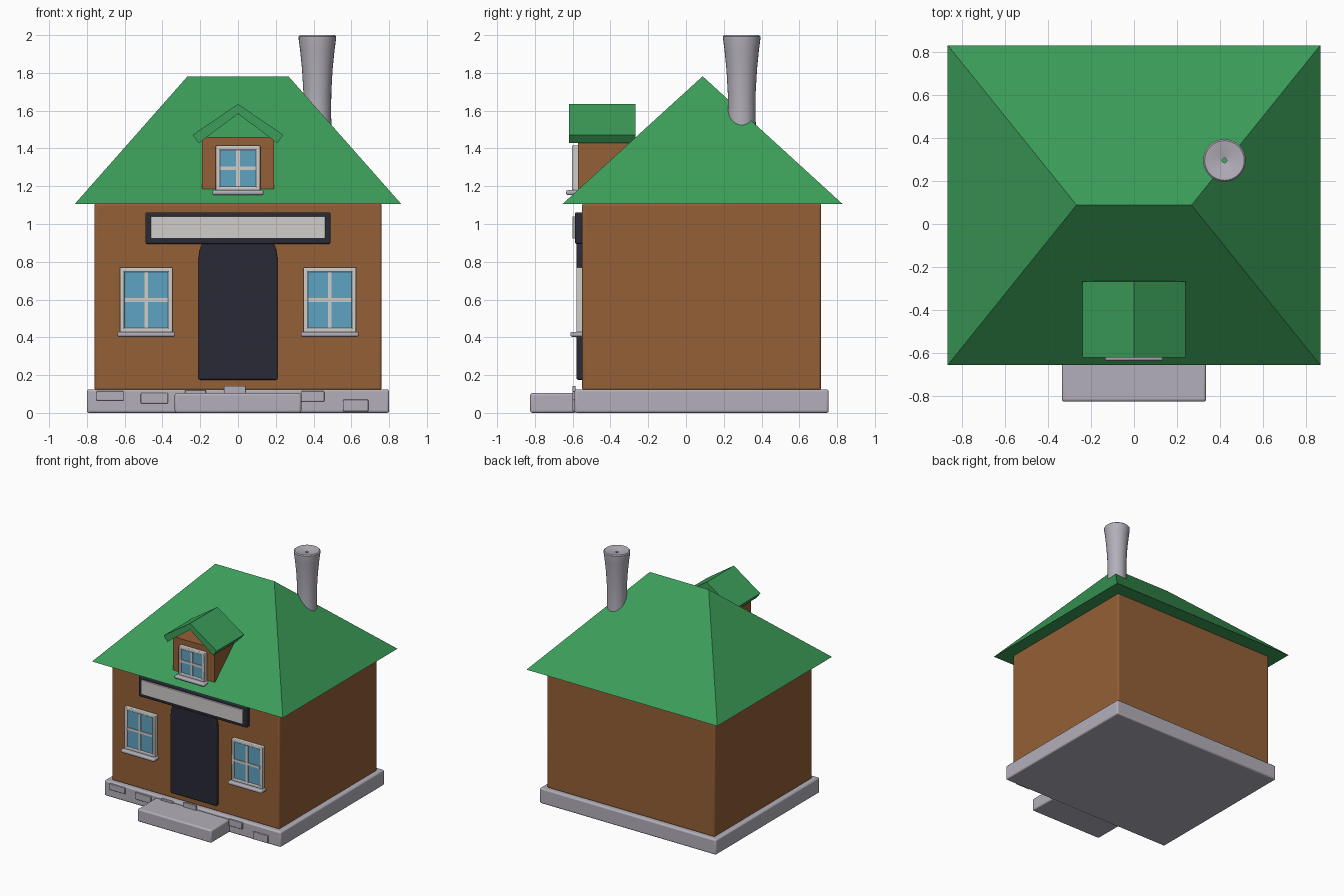
import bpy, bmesh, math

if "Cube" in bpy.data.objects:
    bpy.data.objects.remove(bpy.data.objects["Cube"])

def mat(name, r, g, b):
    m = bpy.data.materials.new(name)
    m.diffuse_color = (r, g, b, 1)
    m.use_nodes = True
    m.node_tree.nodes["Principled BSDF"].inputs["Base Color"].default_value = m.diffuse_color
    return m

GREEN = mat("roof green", 0.045, 0.34, 0.10)
BROWN = mat("wall brown", 0.30, 0.115, 0.038)
STONE = mat("stone grey", 0.45, 0.43, 0.49)
DARK = mat("dark slate", 0.022, 0.023, 0.036)
PALE = mat("pale trim", 0.62, 0.61, 0.59)
GLASS = mat("window blue", 0.115, 0.37, 0.54)

def finish(name, bm, material, bevel=0.0, smooth=True):
    bmesh.ops.recalc_face_normals(bm, faces=bm.faces)
    me = bpy.data.meshes.new(name)
    bm.to_mesh(me)
    bm.free()
    me.materials.append(material)
    ob = bpy.data.objects.new(name, me)
    bpy.context.collection.objects.link(ob)
    if bevel:
        mod = ob.modifiers.new("bevel", 'BEVEL')
        mod.width = bevel
        mod.segments = 3
    if smooth:
        bpy.ops.object.select_all(action='DESELECT')
        ob.select_set(True)
        bpy.context.view_layer.objects.active = ob
        bpy.ops.object.shade_smooth_by_angle(angle=math.radians(40))
    return ob

def box(name, x0, x1, y0, y1, z0, z1, material, bevel=0.0):
    bm = bmesh.new()
    bmesh.ops.create_cube(bm, size=1)
    for v in bm.verts:
        v.co = (x0 if v.co.x < 0 else x1, y0 if v.co.y < 0 else y1, z0 if v.co.z < 0 else z1)
    return finish(name, bm, material, bevel)

def prism(name, pts, y0, y1, material, bevel=0.0):
    # x-z outline extruded along y
    bm = bmesh.new()
    a = [bm.verts.new((x, y0, z)) for x, z in pts]
    b = [bm.verts.new((x, y1, z)) for x, z in pts]
    bm.faces.new(a)
    bm.faces.new(b[::-1])
    for i in range(len(pts)):
        j = (i + 1) % len(pts)
        bm.faces.new((a[i], b[i], b[j], a[j]))
    return finish(name, bm, material, bevel)

def window(name, cx, hw, z0, z1, yw, sill_hw):
    # frame bars around a pane, crossed by glazing bars, on a sill
    t, yf = 0.024, yw - 0.03
    for s in (-1, 1):
        xa, xb = sorted((cx + s * hw, cx + s * (hw - t)))
        box(name + "_frame_side", xa, xb, yf, yw + 0.01, z0, z1, PALE, 0.006)
    box(name + "_frame_top", cx - hw, cx + hw, yf, yw + 0.01, z1 - t, z1, PALE, 0.006)
    box(name + "_frame_bottom", cx - hw, cx + hw, yf, yw + 0.01, z0, z0 + t, PALE, 0.006)
    box(name + "_pane", cx - hw + t, cx + hw - t, yf + 0.006, yw + 0.01, z0 + t, z1 - t, GLASS)
    zm = (z0 + z1) / 2
    box(name + "_bar_upright", cx - 0.01, cx + 0.01, yf, yw, z0 + t, z1 - t, PALE)
    box(name + "_bar_cross", cx - hw + t, cx + hw - t, yf, yw, zm - 0.01, zm + 0.01, PALE)
    box(name + "_sill", cx - sill_hw, cx + sill_hw, yw - 0.062, yw + 0.01, z0 - 0.022, z0 + 0.004, STONE, 0.01)

# Foundation, step and walls
box("foundation", -0.80, 0.80, -0.59, 0.755, 0, 0.125, STONE, 0.012)
box("front_step", -0.335, 0.335, -0.825, -0.58, 0, 0.105, STONE, 0.012)
box("walls", -0.76, 0.76, -0.55, 0.715, 0.12, 1.11, BROWN, 0.012)

# Raised stones on the foundation front
for x0, x1, z0, z1 in ((-0.75, -0.605, 0.065, 0.115), (-0.515, -0.37, 0.05, 0.105),
                       (-0.28, -0.17, 0.07, 0.12), (-0.075, 0.04, 0.07, 0.143),
                       (0.335, 0.457, 0.06, 0.115), (0.555, 0.69, 0.008, 0.07)):
    box("foundation_stone", x0, x1, -0.602, -0.585, z0, z1, STONE, 0.005)

# Hipped main roof
bm = bmesh.new()
e = [bm.verts.new(p) for p in ((-0.865, -0.655, 1.105), (0.865, -0.655, 1.105),
                               (0.865, 0.83, 1.105), (-0.865, 0.83, 1.105))]
l, r = bm.verts.new((-0.267, 0.088, 1.782)), bm.verts.new((0.267, 0.088, 1.782))
for f in ((e[0], e[1], r, l), (e[1], e[2], r), (e[2], e[3], l, r), (e[3], e[0], l), e[::-1]):
    bm.faces.new(f)
finish("main_roof", bm, GREEN, smooth=False)

# Dormer with an open folded roof
box("dormer_body", -0.19, 0.19, -0.573, -0.20, 1.185, 1.46, BROWN)
prism("dormer_roof", [(0, 1.635), (0.24, 1.472), (0.208, 1.428), (0, 1.583),
                      (-0.208, 1.428), (-0.24, 1.472)], -0.62, -0.267, GREEN)
window("dormer_window", 0, 0.118, 1.175, 1.415, -0.573, 0.135)

# Ground floor windows
for s, side in ((-1, "left"), (1, "right")):
    window(side + "_window", s * 0.486, 0.14, 0.425, 0.77, -0.55, 0.153)

# Door with shouldered top, and blank sign board
half = [(0.21, 0.175), (0.21, 0.81), (0.203, 0.86), (0.185, 0.905)]
prism("door", half + [(-x, z) for x, z in half[::-1]], -0.58, -0.54, DARK, 0.01)
box("sign_frame", -0.49, 0.49, -0.588, -0.54, 0.895, 1.062, DARK, 0.008)
box("sign_face", -0.463, 0.463, -0.60, -0.58, 0.922, 1.04, PALE, 0.003)

# Flared chimney, spun from a profile, with a small flue hole
bm = bmesh.new()
prof = [(0.077, 1.45), (0.073, 1.58), (0.074, 1.70), (0.081, 1.82), (0.091, 1.92),
        (0.099, 1.98), (0.099, 1.993), (0.092, 2.0), (0.06, 1.996), (0.011, 1.985), (0.011, 1.9)]
N = 32
rings = [[bm.verts.new((0.42 + q * math.cos(2 * math.pi * i / N),
                        0.295 + q * math.sin(2 * math.pi * i / N), z)) for i in range(N)]
         for q, z in prof]
for a, b in zip(rings, rings[1:]):
    for i in range(N):
        j = (i + 1) % N
        bm.faces.new((a[i], a[j], b[j], b[i]))
finish("chimney", bm, STONE)
